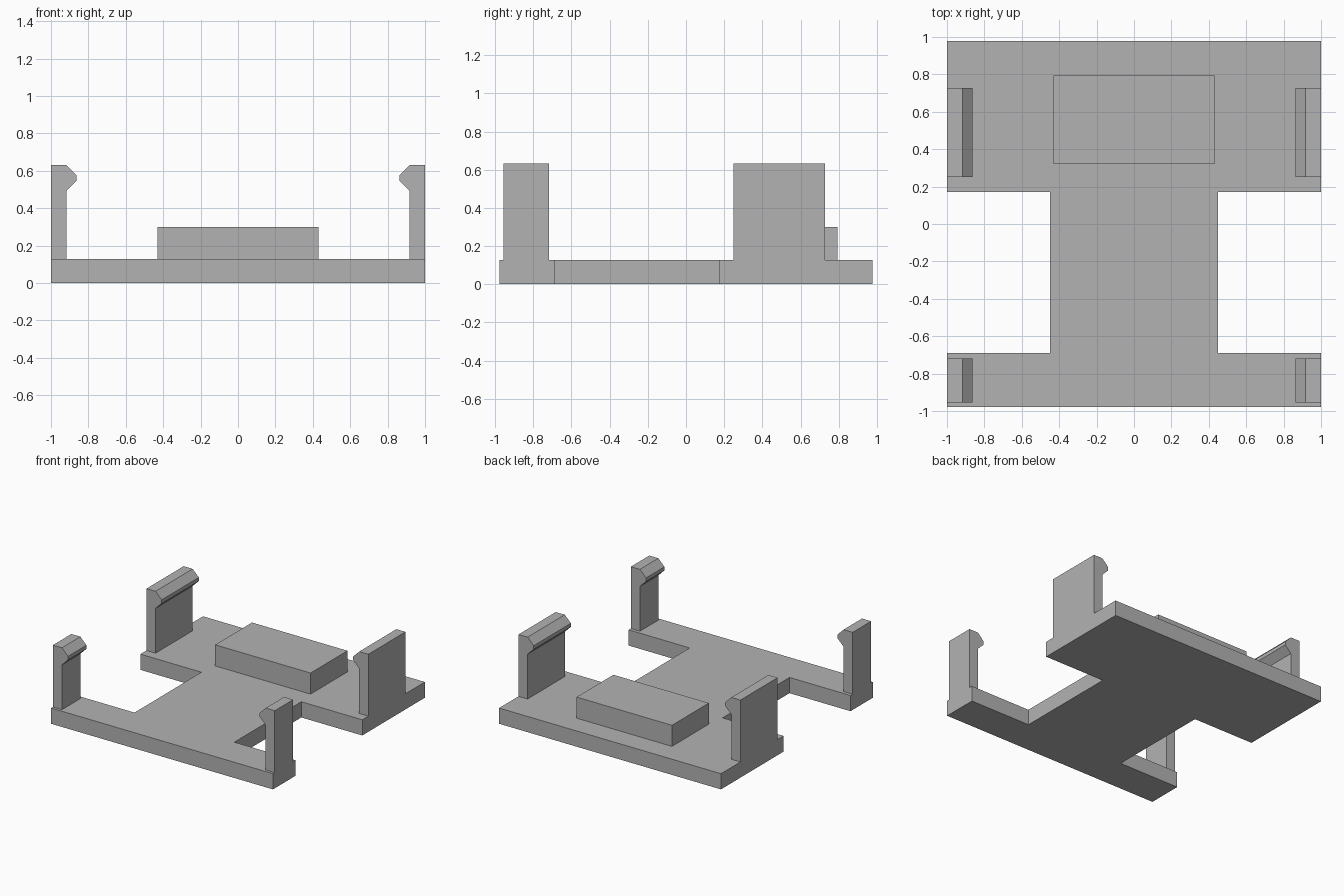
import bpy
import bmesh
from mathutils import Vector

cube = bpy.data.objects.get("Cube")
if cube:
    bpy.data.objects.remove(cube, do_unlink=True)

# Single plain grey plastic
grey = bpy.data.materials.new("grey_plastic")
grey.use_nodes = True
colour = (0.45, 0.45, 0.45, 1)
grey.diffuse_color = colour
grey.node_tree.nodes["Principled BSDF"].inputs["Base Color"].default_value = colour


def extrude(name, outline, offset):
    """Extrude a closed outline of 3D points along an offset."""
    bm = bmesh.new()
    face = bm.faces.new([bm.verts.new(p) for p in outline])
    grown = bmesh.ops.extrude_face_region(bm, geom=[face])
    verts = [v for v in grown["geom"] if isinstance(v, bmesh.types.BMVert)]
    bmesh.ops.translate(bm, verts=verts, vec=Vector(offset))
    bmesh.ops.recalc_face_normals(bm, faces=bm.faces)
    mesh = bpy.data.meshes.new(name)
    bm.to_mesh(mesh)
    bm.free()
    mesh.materials.append(grey)
    obj = bpy.data.objects.new(name, mesh)
    bpy.context.collection.objects.link(obj)
    return obj


BASE_TOP = 0.128
CLIP_TOP = 0.632

# Base plate: two cross bars joined by a central web
half = [(1, -0.978), (1, -0.69), (0.45, -0.69), (0.45, 0.172), (1, 0.172), (1, 0.978)]
outline = half + [(-x, y) for x, y in reversed(half)]
extrude("base_plate", [(x, y, 0) for x, y in outline], (0, 0, BASE_TOP))

# Raised pad on the rear bar
pad = [(-0.43, 0.32), (0.43, 0.32), (0.43, 0.795), (-0.43, 0.795)]
extrude("raised_pad", [(x, y, BASE_TOP) for x, y in pad], (0, 0, 0.172))

# Upright clips with an inward hooked lip
clip = [(1, BASE_TOP), (1, CLIP_TOP), (0.918, CLIP_TOP), (0.863, 0.577),
        (0.863, 0.548), (0.918, 0.493), (0.918, BASE_TOP)]
for end, y0, y1 in (("front", -0.955, -0.718), ("rear", 0.25, 0.728)):
    for side, s in (("left", 1), ("right", -1)):
        extrude(f"{end}_{side}_clip", [(s * x, y0, z) for x, z in clip], (0, y1 - y0, 0))
